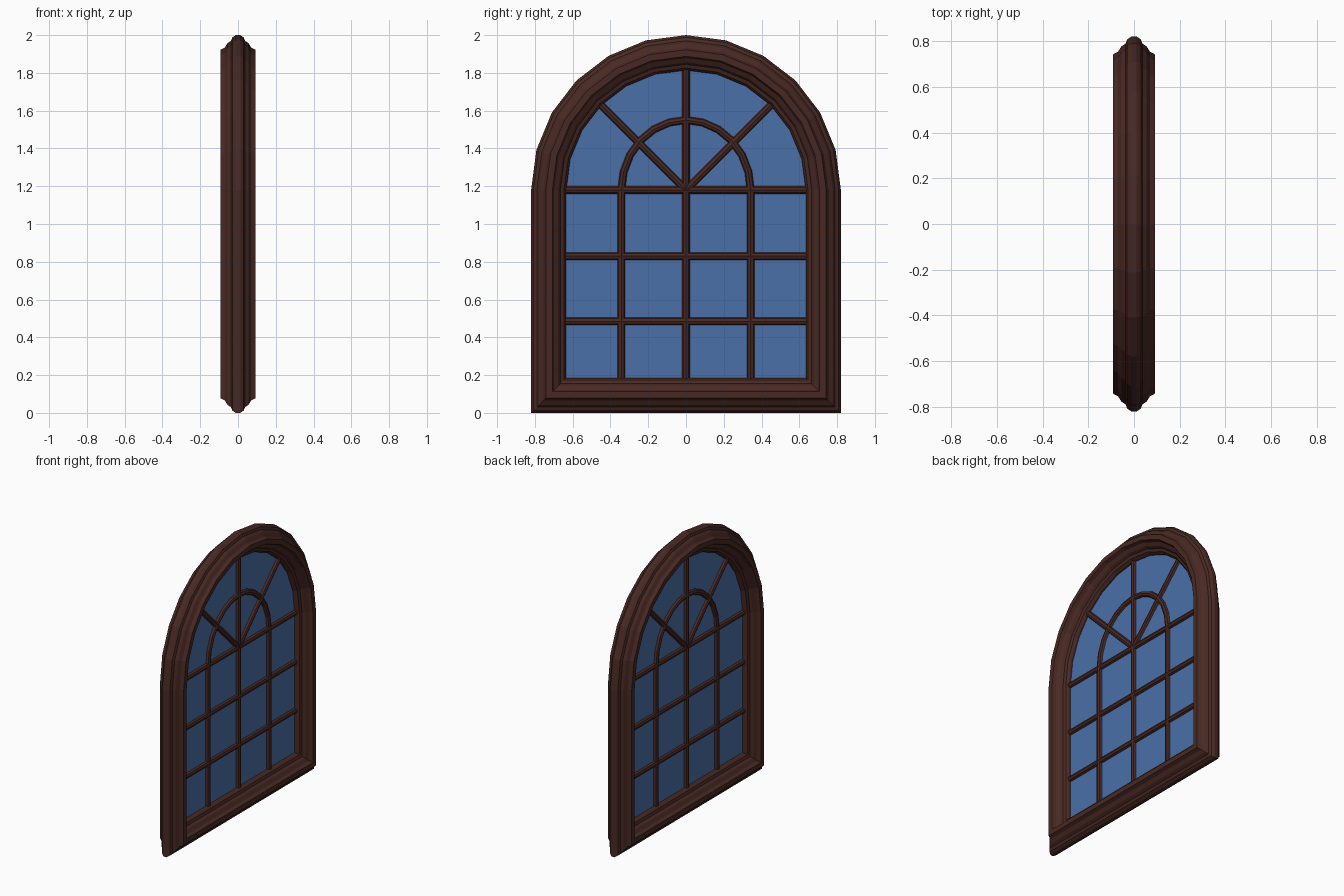
import bpy, bmesh
from math import sin, cos, pi

if "Cube" in bpy.data.objects:
    bpy.data.objects.remove(bpy.data.objects["Cube"])

R, SPRING, STEPS = 0.82, 1.18, 12   # arch radius, spring line height, arch facets


def material(name, color):
    m = bpy.data.materials.new(name)
    m.diffuse_color = color
    m.use_nodes = True
    m.node_tree.nodes["Principled BSDF"].inputs["Base Color"].default_value = m.diffuse_color
    return m


wood = material("dark_wood", (0.065, 0.022, 0.017, 1))
blue = material("blue_glass", (0.07, 0.162, 0.39, 0.9))


def outline(d):
    """Arched window outline inset by d, as (y, z) points."""
    r = R - d
    arc = [(r * cos(pi * i / STEPS), SPRING + r * sin(pi * i / STEPS)) for i in range(STEPS + 1)]
    return [(r, d)] + arc + [(-r, d)]


def finish(bm, name, mat):
    bmesh.ops.recalc_face_normals(bm, faces=bm.faces)
    me = bpy.data.meshes.new(name)
    bm.to_mesh(me)
    bm.free()
    me.materials.append(mat)
    ob = bpy.data.objects.new(name, me)
    bpy.context.collection.objects.link(ob)
    return ob


# Moulded frame: half profile (x, inset), mirrored front to back
half = [(0.012, 0.0), (0.03, 0.012), (0.037, 0.03), (0.055, 0.042), (0.07, 0.066),
        (0.093, 0.078), (0.093, 0.112), (0.07, 0.122), (0.055, 0.145),
        (0.037, 0.155), (0.03, 0.174), (0.012, 0.186)]
profile = half + [(-x, d) for x, d in reversed(half)]
bm = bmesh.new()
rings = [[bm.verts.new((x, y, z)) for y, z in outline(d)] for x, d in profile]
for a, b in zip(rings, rings[1:] + rings[:1]):
    for i in range(len(a)):
        j = (i + 1) % len(a)
        bm.faces.new((a[i], a[j], b[j], b[i]))
finish(bm, "window_frame", wood)

# Glass pane
bm = bmesh.new()
bm.faces.new([bm.verts.new((0, y, z)) for y, z in outline(0.18)])
finish(bm, "glass_pane", blue)


def bar(name, pts, radius=0.02):
    """Eight-sided glazing bar along (y, z) points."""
    cu = bpy.data.curves.new(name, 'CURVE')
    cu.dimensions = '3D'
    cu.bevel_depth = radius
    cu.bevel_resolution = 2
    cu.use_fill_caps = True
    sp = cu.splines.new('POLY')
    sp.points.add(len(pts) - 1)
    for p, (y, z) in zip(sp.points, pts):
        p.co = (0, y, z, 1)
    sp.use_smooth = False
    cu.materials.append(wood)
    ob = bpy.data.objects.new(name, cu)
    bpy.context.collection.objects.link(ob)
    bpy.ops.object.select_all(action='DESELECT')
    bpy.context.view_layer.objects.active = ob
    ob.select_set(True)
    bpy.ops.object.convert(target='MESH')


# Glazing bars: centre post, cross bars, diagonal spokes
bar("centre_bar", [(0, 0.18), (0, 1.82)])
for i, z in enumerate((0.485, 0.83, 1.18)):
    bar(f"cross_bar_{i + 1}", [(-0.648, z), (0.648, z)])
for side, s in (("left", -1), ("right", 1)):
    bar(f"spoke_{side}", [(0, SPRING), (s * 0.458, SPRING + 0.458)])

# Inner arch bar with its two straight legs
arch = [(0.342 * cos(pi * i / STEPS), SPRING + 0.37 * sin(pi * i / STEPS)) for i in range(STEPS + 1)]
bar("inner_arch_bar", [(0.342, 0.18)] + arch + [(-0.342, 0.18)])
